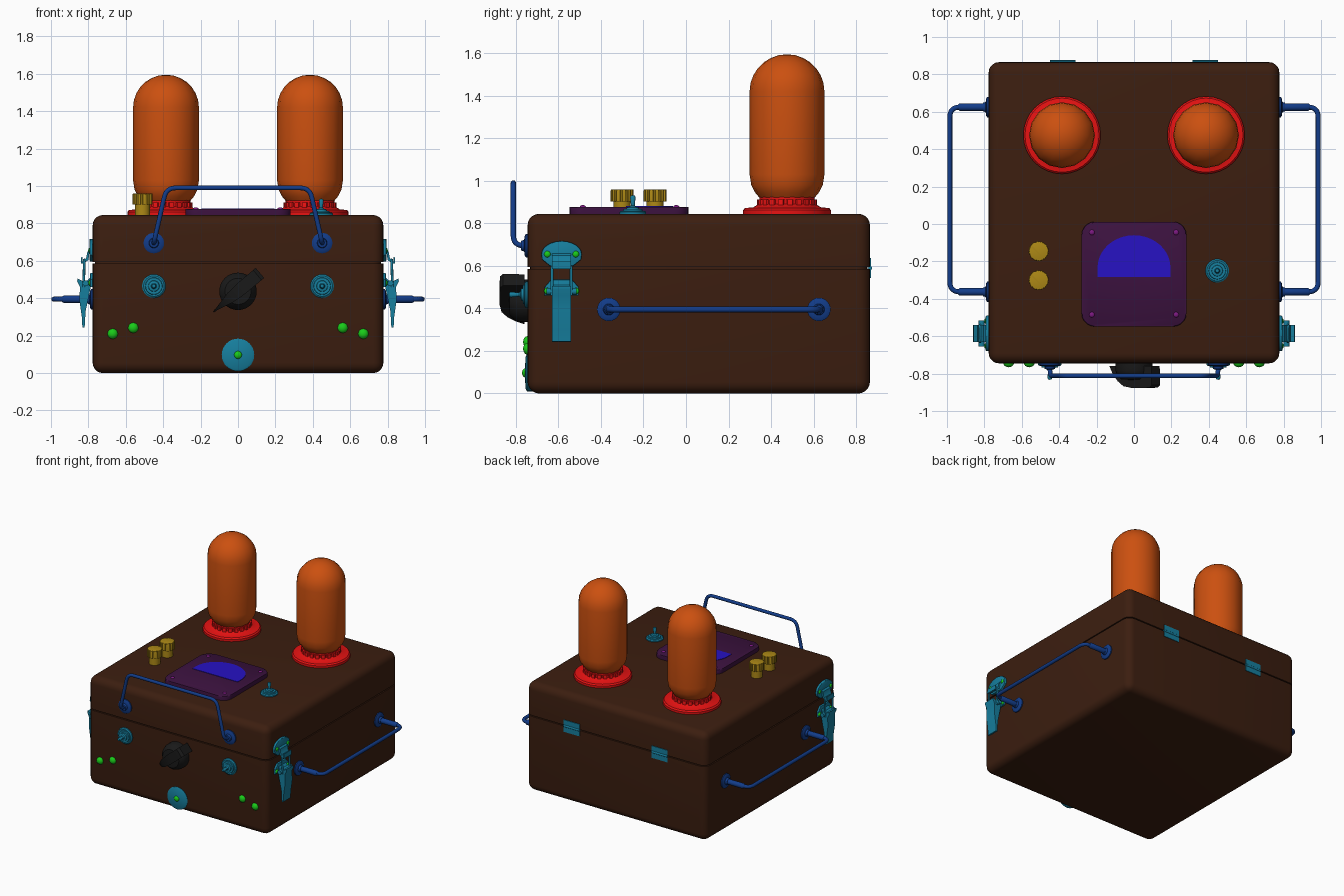
import bpy, bmesh
from math import pi, cos, sin, radians
from mathutils import Matrix, Vector

if "Cube" in bpy.data.objects:
    bpy.data.objects.remove(bpy.data.objects["Cube"])

COLORS = {
    'brown': (0.045, 0.013, 0.005), 'orange': (0.6, 0.08, 0.005), 'red': (0.8, 0.006, 0.006),
    'purple': (0.045, 0.006, 0.05), 'violet': (0.2, 0.01, 0.22), 'indigo': (0.02, 0.006, 0.55),
    'gold': (0.42, 0.25, 0.008), 'teal': (0.008, 0.21, 0.34), 'green': (0.01, 0.6, 0.01),
    'blue': (0.006, 0.045, 0.25), 'black': (0.01, 0.01, 0.01)}
MATS = {}
for key, rgb in COLORS.items():
    MATS[key] = bpy.data.materials.new(key)
    MATS[key].diffuse_color = (*rgb, 1)

FRONT = Matrix.Rotation(pi / 2, 4, 'X')                                       # local z -> -y
SIDE = Matrix(((0, 0, 1, 0), (1, 0, 0, 0), (0, 1, 0, 0), (0, 0, 0, 1)))       # local z -> +x


def at(x, y, z, rot=Matrix()):
    return Matrix.Translation((x, y, z)) @ rot


def finish(bm, name, color, m=Matrix(), mirror=False):
    """Bake into world space, shade, colour; optionally mirror across x = 0."""
    bm.transform(m)
    bmesh.ops.recalc_face_normals(bm, faces=bm.faces)
    me = bpy.data.meshes.new(name)
    bm.to_mesh(me)
    bm.free()
    me.polygons.foreach_set('use_smooth', [True] * len(me.polygons))
    me.set_sharp_from_angle(angle=radians(35))
    me.materials.append(MATS[color])
    ob = bpy.data.objects.new(name, me)
    bpy.context.collection.objects.link(ob)
    if mirror:
        ob.modifiers.new('mirror', 'MIRROR')
    return ob


def lathe(name, color, profile, m, n=24, mirror=False):
    bm = bmesh.new()
    rings = []
    for r, z in profile:
        if r < 1e-5:
            rings.append([bm.verts.new((0, 0, z))] * n)
        else:
            rings.append([bm.verts.new((r * cos(2 * pi * i / n), r * sin(2 * pi * i / n), z)) for i in range(n)])
    for a, b in zip(rings, rings[1:]):
        for i in range(n):
            j = (i + 1) % n
            bm.faces.new(list(dict.fromkeys((a[i], a[j], b[j], b[i]))))
    for ring in (rings[0], rings[-1]):
        if len(set(ring)) > 2:
            bm.faces.new(ring)
    return finish(bm, name, color, m, mirror)


def prism(name, color, outline, depth, m, bevel=0, mirror=False):
    bm = bmesh.new()
    lo = [bm.verts.new((x, y, 0)) for x, y in outline]
    hi = [bm.verts.new((x, y, depth)) for x, y in outline]
    bm.faces.new(lo[::-1])
    top = bm.faces.new(hi)
    for i in range(len(lo)):
        j = (i + 1) % len(lo)
        bm.faces.new((lo[i], lo[j], hi[j], hi[i]))
    if bevel:
        bmesh.ops.bevel(bm, geom=list(top.edges), offset=bevel, segments=2, profile=0.5, affect='EDGES')
    return finish(bm, name, color, m, mirror)


def rod(name, color, pts, radius, fillet, mirror=False):
    """Round bar along a path with filleted corners."""
    pts = [Vector(p) for p in pts]
    path = [pts[0]]
    for a, b, c in zip(pts, pts[1:], pts[2:]):
        p, q = b + (a - b).normalized() * fillet, b + (c - b).normalized() * fillet
        path += [p * (1 - t) ** 2 + b * 2 * t * (1 - t) + q * t * t for t in (i / 6 for i in range(7))]
    path.append(pts[-1])
    bm = bmesh.new()
    n, rings, normal = 12, [], None
    for i, p in enumerate(path):
        d = (path[min(i + 1, len(path) - 1)] - path[max(i - 1, 0)]).normalized()
        normal = d.orthogonal() if normal is None else normal - d * normal.dot(d)
        normal.normalize()
        side = d.cross(normal)
        rings.append([bm.verts.new(p + radius * (normal * cos(2 * pi * k / n) + side * sin(2 * pi * k / n)))
                      for k in range(n)])
    for a, b in zip(rings, rings[1:]):
        for k in range(n):
            bm.faces.new((a[k], a[k - 1], b[k - 1], b[k]))
    bm.faces.new(rings[0])
    bm.faces.new(rings[-1])
    return finish(bm, name, color, mirror=mirror)


def box(name, color, lo, hi, round_off=0, flat_z=None, mirror=False):
    bm = bmesh.new()
    bmesh.ops.create_cube(bm, size=1)
    for v in bm.verts:
        v.co = [(a + b) / 2 + c * (b - a) for a, b, c in zip(lo, hi, v.co)]
    if round_off:
        edges = [e for e in bm.edges if flat_z is None or any(abs(v.co.z - flat_z) > 1e-4 for v in e.verts)]
        bmesh.ops.bevel(bm, geom=edges, offset=round_off, segments=5, profile=0.5, affect='EDGES')
    return finish(bm, name, color, mirror=mirror)


def dome(r, h, n=5):
    return [(r * cos(pi / 2 * i / n), h * sin(pi / 2 * i / n)) for i in range(n + 1)]


def gear(r1, r2, teeth):
    return [(r * cos(2 * pi * (k + o) / teeth), r * sin(2 * pi * (k + o) / teeth))
            for k in range(teeth) for r, o in ((r1, 0.05), (r1, 0.6), (r2, 0.68), (r2, 0.97))]


# Case: lower body, lid and recessed seam
box('case_body', 'brown', (-0.777, -0.745, 0), (0.777, 0.865, 0.586), 0.055, 0.586)
box('case_seam', 'brown', (-0.765, -0.733, 0.5), (0.765, 0.853, 0.7), 0.05)
box('case_lid', 'brown', (-0.777, -0.745, 0.594), (0.777, 0.865, 0.845), 0.055, 0.594)

# Glass tubes in toothed sockets
tube = [(0.1, 0.885), (0.125, 0.915), (0.15, 0.945), (0.168, 0.98), (0.176, 1.03)]
tube += [(r, 1.42 + z) for r, z in dome(0.176, 0.175, 7)]
T = at(0.385, 0.475, 0)
lathe('glass_tube', 'orange', tube, T, 16, True)
lathe('socket_flange', 'red', [(0.207, 0.84), (0.207, 0.862), (0.198, 0.872), (0.16, 0.875), (0.13, 0.893),
                               (0.13, 0.925), (0.11, 0.928)], T, 32, True)
prism('socket_teeth', 'red', gear(0.142, 0.132, 20), 0.035, at(0.385, 0.475, 0.878), 0.003, True)

# Gauge plate with half-round window and corner screws
plate = [(sx * 0.21 + 0.07 * cos(a0 + k * pi / 10), sy * 0.21 + 0.07 * sin(a0 + k * pi / 10))
         for sx, sy, a0 in ((1, 1, 0), (-1, 1, pi / 2), (-1, -1, pi), (1, -1, 1.5 * pi)) for k in range(6)]
prism('gauge_plate', 'purple', plate, 0.036, at(0, -0.268, 0.842), 0.008)
window = [(0.195, 0)] + [(0.195 * cos(pi * k / 20), 0.05 + 0.173 * sin(pi * k / 20)) for k in range(21)] + [(-0.195, 0)]
prism('gauge_window', 'indigo', window, 0.02, at(0, -0.283, 0.861))
for y in (-0.045, -0.485):
    lathe('gauge_screw', 'violet', dome(0.015, 0.01), at(0.225, y, 0.876), 12, True)

# Ribbed terminal knobs
for y in (-0.145, -0.30):
    lathe('terminal_base', 'gold', [(0.04, 0), (0.04, 0.06)], at(-0.51, y, 0.845))
    prism('terminal_cap', 'gold', gear(0.054, 0.047, 12), 0.058, at(-0.51, y, 0.902), 0.005)

# Toggle switches: one on the lid, a pair on the front
switch = [(0.063, -0.005), (0.063, 0.008), (0.055, 0.014), (0.046, 0.014), (0.044, 0.022), (0.03, 0.022),
          (0.028, 0.03), (0.015, 0.033), (0.009, 0.04), (0.013, 0.078), (0.009, 0.086), (0, 0.088)]
lathe('lid_switch', 'teal', switch, at(0.445, -0.25, 0.845))
lathe('front_switch', 'teal', switch, at(0.45, -0.745, 0.465, FRONT), mirror=True)

# Front pointer knob: round skirt plus a tapered bar
K = at(0, -0.745, 0.437, FRONT)
lathe('knob_skirt', 'black', [(0.1, -0.005), (0.1, 0.035), (0.092, 0.06), (0.07, 0.085), (0, 0.09)], K, 32)
bar = prism('knob_pointer', 'black', [(-0.17, 0.015), (0.15, 0.015), (0.153, 0.115), (0.135, 0.13), (0.02, 0.133),
                                      (-0.05, 0.122), (-0.1, 0.095), (-0.14, 0.06)], 0.07, at(0, 0, -0.035))
for v in bar.data.vertices:
    v.co.z *= min(1, max(0.06, (v.co.x + 0.175) / 0.15))
bar.data.transform(K @ Matrix.Rotation(radians(40), 4, 'Z') @ Matrix.Rotation(pi / 2, 4, 'X'))

# Indicator lamps and jack disc on the front
for x, z in ((0.56, 0.242), (0.67, 0.21)):
    lathe('indicator_lamp', 'green', dome(0.028, 0.022), at(x, -0.744, z, FRONT), 16, True)
lathe('jack_disc', 'teal', [(0.087, -0.04), (0.087, 0.003), (0.075, 0.009), (0, 0.014)], at(0, -0.745, 0.097, FRONT), 32)
lathe('jack_rivet', 'green', dome(0.021, 0.014), at(0, -0.757, 0.097, FRONT), 16)

# Front carrying handle
rod('front_handle', 'blue', [(-0.45, -0.745, 0.695), (-0.45, -0.812, 0.695), (-0.383, -0.812, 0.99),
                             (0.383, -0.812, 0.99), (0.45, -0.812, 0.695), (0.45, -0.745, 0.695)], 0.0125, 0.05)
foot = [(0.055, -0.005), (0.055, 0.008), (0.045, 0.014), (0.027, 0.016), (0.023, 0.03), (0.012, 0.032)]
lathe('front_handle_foot', 'blue', foot, at(0.45, -0.745, 0.695, FRONT), mirror=True)

# Side handles with sleeved ends
rod('side_handle', 'blue', [(0.775, -0.363, 0.395), (0.985, -0.363, 0.395), (0.985, 0.625, 0.395),
                            (0.775, 0.625, 0.395)], 0.0135, 0.055, True)
for y in (-0.363, 0.625):
    lathe('side_handle_foot', 'blue', foot, at(0.777, y, 0.395, SIDE), mirror=True)
    lathe('side_handle_sleeve', 'blue', [(0.02, 0), (0.02, 0.155), (0.013, 0.165)], at(0.777, y, 0.395, SIDE), 16, True)

# Side latches: catch plate, hook, wire loop, bracket, lever and rivets
catch = [(0.095 * cos(pi * k / 12), 0.655 + 0.062 * sin(pi * k / 12)) for k in range(13)]
catch += [(-0.092, 0.63), (-0.055, 0.6), (-0.045, 0.597), (0.045, 0.597), (0.055, 0.6), (0.092, 0.63)]
L = at(0.775, -0.585, 0, SIDE)
prism('latch_catch', 'teal', catch, 0.018, L, 0.005, True)
prism('latch_hook', 'teal', [(0.792, 0.66), (0.805, 0.65), (0.812, 0.615), (0.832, 0.595), (0.832, 0.62), (0.838, 0.62),
                             (0.84, 0.585), (0.825, 0.585), (0.8, 0.605)], 0.09, at(0, -0.54, 0, FRONT), mirror=True)
rod('latch_loop', 'teal', [(0.825, -0.63, 0.46), (0.822, -0.63, 0.605), (0.822, -0.54, 0.605),
                           (0.825, -0.54, 0.46)], 0.007, 0.02, True)
prism('latch_bracket', 'teal', [(-0.08, 0.46), (0.08, 0.46), (0.08, 0.5), (0.05, 0.535), (-0.05, 0.535),
                                (-0.08, 0.5)], 0.016, L, 0.004, True)
prism('latch_lever', 'teal', [(0.785, 0.515), (0.815, 0.485), (0.858, 0.505), (0.86, 0.49), (0.845, 0.46), (0.848, 0.39),
                              (0.835, 0.3), (0.832, 0.245), (0.82, 0.243), (0.815, 0.33), (0.8, 0.4), (0.79, 0.45)],
      0.09, at(0, -0.54, 0, FRONT), mirror=True)
lathe('latch_pin', 'teal', [(0.016, -0.07), (0.016, 0.07)], at(0.815, -0.585, 0.48, FRONT), 16, True)
for y in (-0.652, -0.518):
    for z in (0.655, 0.482):
        lathe('latch_rivet', 'green', dome(0.016, 0.011), at(0.79, y, z, SIDE), 12, True)

# Back hinges
for z0, z1 in ((0.543, 0.587), (0.593, 0.637)):
    box('hinge_leaf', 'teal', (0.312, 0.855, z0), (0.448, 0.87, z1), mirror=True)
lathe('hinge_barrel', 'teal', [(0.009, -0.068), (0.009, 0.068)],
      at(0.38, 0.867, 0.59, Matrix.Rotation(pi / 2, 4, 'Y')), 12, True)

for m in bpy.data.materials:
    if m.users and not m.is_grease_pencil:
        m.use_nodes = True
        m.node_tree.nodes["Principled BSDF"].inputs["Base Color"].default_value = m.diffuse_color
